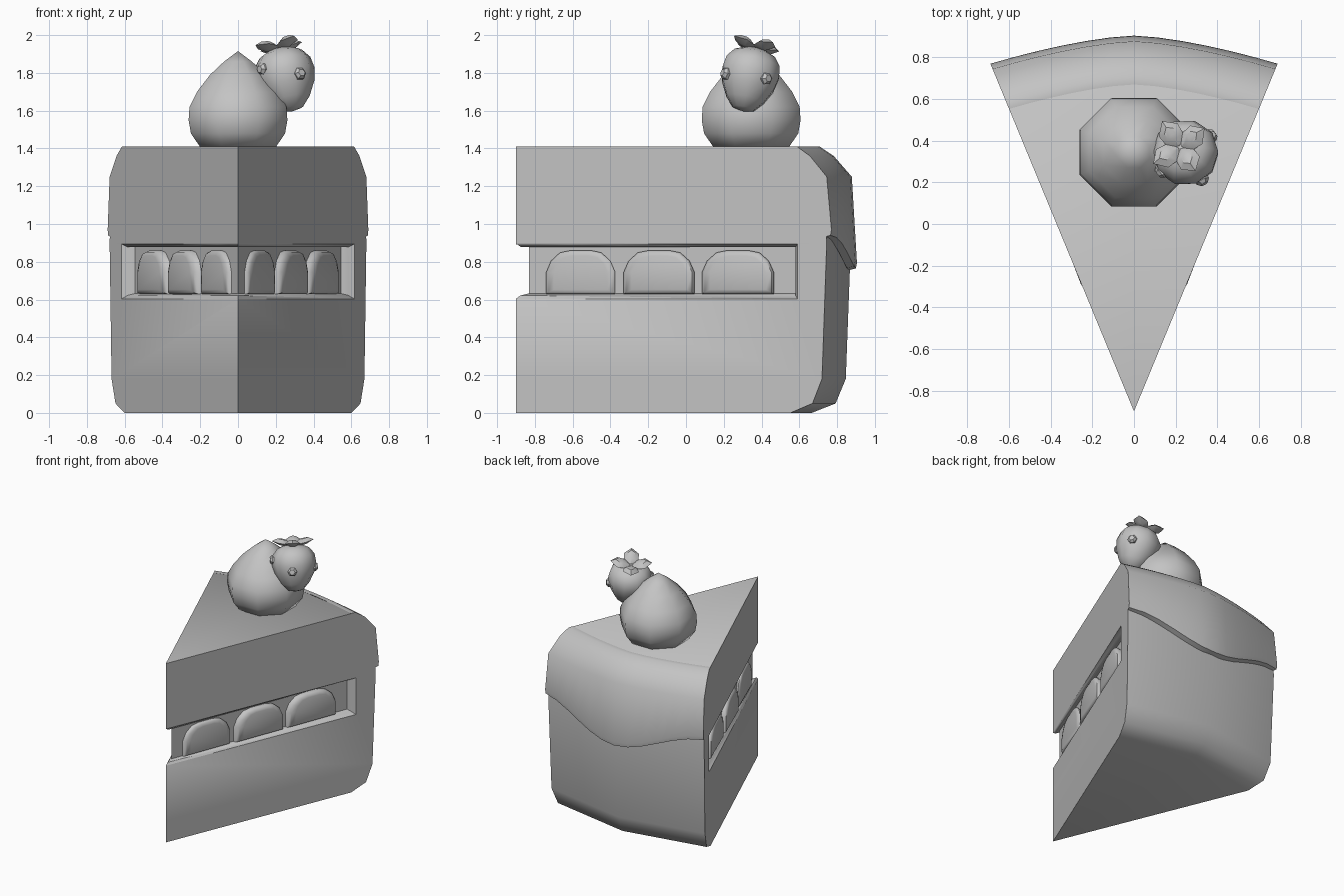
import bpy, bmesh, math
from mathutils import Vector, Matrix

if "Cube" in bpy.data.objects:
    bpy.data.objects.remove(bpy.data.objects["Cube"])

grey = bpy.data.materials.new("plain_grey")
grey.diffuse_color = (0.55, 0.55, 0.55, 1)
grey.use_nodes = True
grey.node_tree.nodes["Principled BSDF"].inputs["Base Color"].default_value = grey.diffuse_color


def make(name, rings, closed=True, cap_start=True, cap_end=True):
    """Loft equal-length rings of points into one mesh."""
    bm = bmesh.new()
    vs = [[bm.verts.new(p) for p in r] for r in rings]
    n = len(vs[0])
    for a, b in zip(vs, vs[1:]):
        for i in range(n if closed else n - 1):
            j = (i + 1) % n
            bm.faces.new((a[i], a[j], b[j], b[i]))
    if cap_start:
        bm.faces.new(vs[0])
    if cap_end:
        bm.faces.new(vs[-1])
    bmesh.ops.remove_doubles(bm, verts=bm.verts, dist=0.0005)
    bmesh.ops.recalc_face_normals(bm, faces=bm.faces)
    me = bpy.data.meshes.new(name)
    bm.to_mesh(me)
    bm.free()
    me.materials.append(grey)
    ob = bpy.data.objects.new(name, me)
    bpy.context.collection.objects.link(ob)
    return ob


def select(ob):
    bpy.ops.object.select_all(action='DESELECT')
    ob.select_set(True)
    bpy.context.view_layer.objects.active = ob


def smooth(ob, deg):
    select(ob)
    bpy.ops.object.shade_smooth_by_angle(angle=math.radians(deg))


APEX = Vector((0, -0.9))


def scaled(x, y, s, z):
    """Plan point scaled about the tip of the slice."""
    p = APEX + (Vector((x, y)) - APEX) * s
    return (p.x, p.y, z)


# Cake body: wedge with rounded back edges
plan = [(0, -0.9), (0.69, 0.77), (0, 0.9), (-0.69, 0.77)]
profile = [(0.87, 0), (0.94, 0.05), (0.97, 0.18), (0.985, 0.9),
           (0.97, 1.25), (0.915, 1.36), (0.88, 1.41)]
body = make("cake_body", [[scaled(x, y, s, z) for x, y in plan] for s, z in profile])

# Filling groove on both cut faces, with softened lips
def groove_cutter(side):
    rings = []
    for f, z0, z1, ye in ((0, 0.632, 0.878, 0.58), (0.6, 0.622, 0.878, 0.58),
                          (1.0, 0.604, 0.893, 0.59), (4.0, 0.604, 0.893, 0.59)):
        ring = []
        for y, z in ((-1.1, z0), (ye, z0), (ye, z1), (-1.1, z1)):
            inner, outer = 0.3865 * (y + 0.83), 0.413 * (y + 0.9)
            ring.append((side * (inner + f * (outer - inner)), y, z))
        rings.append(ring)
    return make("groove_cutter", rings)


for side in (1, -1):
    cutter = groove_cutter(side)
    cutter.hide_render = True
    mod = body.modifiers.new("groove", 'BOOLEAN')
    mod.operation = 'DIFFERENCE'
    mod.solver = 'EXACT'
    mod.object = cutter
    select(body)
    bpy.ops.object.modifier_apply(modifier=mod.name)
    bpy.data.objects.remove(cutter)
smooth(body, 50)

# Icing drape over the back, dipping in the middle
cols = []
for i in range(13):
    t = i / 6 - 1
    x, y = 0.69 * t, 0.77 + 0.135 * (1 - abs(t) ** 1.5)
    drip = 0.765 + 0.175 * (1 - math.cos(math.pi * abs(t))) / 2
    section = [(0.87, 1.411), (0.89, 1.411), (0.932, 1.36), (0.985, 1.25),
               (1.0, drip + 0.03), (0.997, drip), (0.975, drip - 0.01),
               (0.965, 1.2), (0.91, 1.35)]
    cols.append([scaled(x, y, s, z) for s, z in section])
smooth(make("icing_drape", cols), 50)

# Fruit slices sitting in the groove
half = [(-0.5, 0), (-0.5, 0.5), (-0.43, 0.76), (-0.3, 0.95), (-0.15, 1.0)]
arch = half + [(-u, v) for u, v in reversed(half)]
for side in (1, -1):
    for k, (y0, y1) in enumerate(((-0.74, -0.375), (-0.33, 0.045), (0.085, 0.465))):
        rings = []
        for depth, sc in ((-0.02, 1), (0.02, 1), (0.038, 0.93), (0.046, 0.78)):
            ring = []
            for u, v in arch:
                y = (y0 + y1) / 2 + u * sc * (y1 - y0)
                z = 0.63 + 0.23 * (0.45 + (v - 0.45) * sc)
                d = depth * (0.65 if k == 0 else 1)
                ring.append((side * (0.3865 * (y + 0.83) + d), y, z))
            rings.append(ring)
        smooth(make("fruit_slice", rings), 50)


def lathe(name, prof, n, mat, off=0.0):
    ring = lambda r, z: [mat @ Vector((r * math.cos(off + 2 * math.pi * i / n),
                                       r * math.sin(off + 2 * math.pi * i / n), z))
                         for i in range(n)]
    return make(name, [ring(r, z) for r, z in prof], cap_start=prof[0][0] > 0,
                cap_end=prof[-1][0] > 0)


# Cream dollop
cream = [(0.215, 1.405), (0.27, 1.48), (0.283, 1.55), (0.278, 1.62), (0.235, 1.70),
         (0.16, 1.79), (0.08, 1.86), (0, 1.915)]
smooth(lathe("cream_dollop", cream, 8, Matrix.Translation((0, 0.345, 0)), math.pi / 8), 60)

# Tilted berry
axis = Vector((-0.2, 0.2, 0.96)).normalized()
tip = Vector((0.29, 0.30, 1.597))
side_x = (Vector((1, 0, 0)) - axis * axis.x).normalized()
side_y = axis.cross(side_x)
frame = Matrix((side_x, side_y, axis)).transposed().to_4x4()
berry_mat = Matrix.Translation(tip) @ frame
berry = [(0, 0), (0.06, 0.015), (0.105, 0.065), (0.145, 0.14), (0.16, 0.21),
         (0.15, 0.27), (0.115, 0.315), (0.06, 0.34), (0, 0.345)]
smooth(lathe("berry", berry, 10, berry_mat), 60)

# Four leaves on the berry crown
outline = [(0, 0, 0), (0.045, 0.05, 0.012), (0.10, 0.055, 0.025),
           (0.15, 0, 0.035), (0.10, -0.055, 0.025), (0.045, -0.05, 0.012)]
for k in range(4):
    m = berry_mat @ Matrix.Translation((0, 0, 0.338)) @ \
        Matrix.Rotation(math.radians(33 + 90 * k), 4, 'Z')
    rings = []
    for sc, dz in ((0.35, -0.018), (1, 0), (0.45, 0.026)):
        rings.append([m @ Vector((0.075 + (x - 0.075) * sc, y * sc,
                                  0.018 + (z - 0.018) * sc + dz)) for x, y, z in outline])
    smooth(make("berry_leaf", rings), 40)

# Seeds
for p in ((0.325, 0.215, 1.795), (0.12, 0.245, 1.82), (0.378, 0.43, 1.77)):
    p = Vector(p)
    foot = tip + axis * (p - tip).dot(axis)
    rot = (p - foot).to_track_quat('Z', 'Y').to_matrix().to_4x4()
    base = foot + (p - foot).normalized() * 0.145
    lathe("berry_seed", [(0.034, -0.015), (0.034, 0.008), (0.02, 0.024)], 6,
          Matrix.Translation(base) @ rot)
